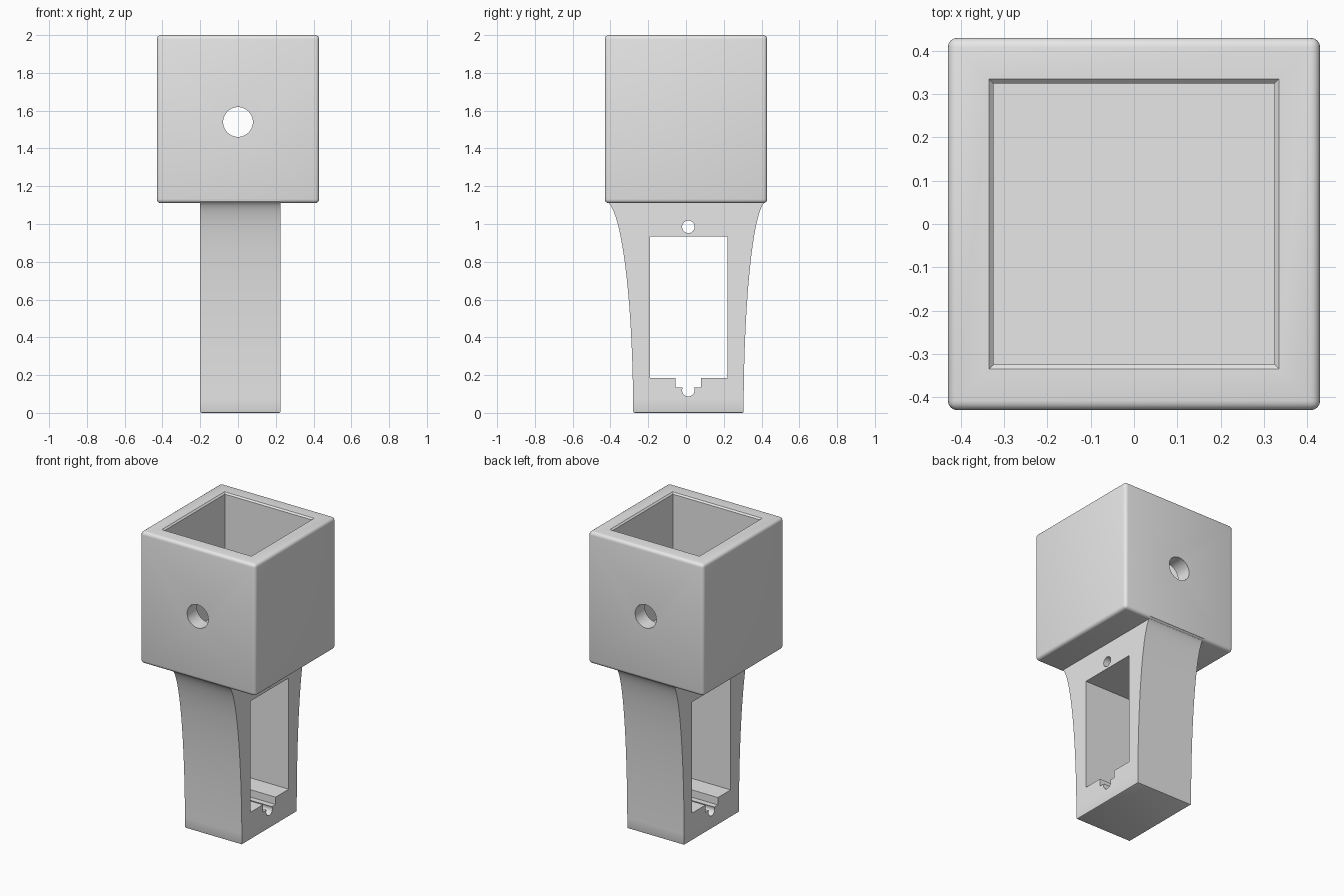
import bpy, bmesh, math
from mathutils import Matrix, Vector

cube = bpy.data.objects.get("Cube")
if cube:
    bpy.data.objects.remove(cube, do_unlink=True)

grey = bpy.data.materials.new("light_grey")
grey.use_nodes = True
grey.diffuse_color = (0.8, 0.8, 0.8, 1)
grey.node_tree.nodes["Principled BSDF"].inputs["Base Color"].default_value = (0.8, 0.8, 0.8, 1)


def make(name, bm):
    bmesh.ops.recalc_face_normals(bm, faces=bm.faces)
    mesh = bpy.data.meshes.new(name)
    bm.to_mesh(mesh)
    bm.free()
    mesh.materials.append(grey)
    obj = bpy.data.objects.new(name, mesh)
    bpy.context.collection.objects.link(obj)
    return obj


def block(name, low, high, bevel=0):
    low, high = Vector(low), Vector(high)
    bm = bmesh.new()
    bmesh.ops.create_cube(bm, size=1, matrix=Matrix.Translation((low + high) / 2)
                          @ Matrix.Diagonal((high - low).to_4d()))
    if bevel:
        bmesh.ops.bevel(bm, geom=bm.edges[:], offset=bevel, segments=4,
                        profile=0.5, affect='EDGES')
    return make(name, bm)


def rod(name, centre, radius, axis, length=2):
    turn = Matrix.Rotation(math.pi / 2, 4, 'Y' if axis == 'X' else 'X')
    bm = bmesh.new()
    bmesh.ops.create_cone(bm, cap_ends=True, segments=40, radius1=radius, radius2=radius,
                          depth=length, matrix=Matrix.Translation(centre) @ turn)
    return make(name, bm)


def cut(obj, cutters):
    bpy.context.view_layer.objects.active = obj
    for cutter in cutters:
        cutter.hide_render = True
        mod = obj.modifiers.new("cut", 'BOOLEAN')
        mod.operation = 'DIFFERENCE'
        mod.solver = 'EXACT'
        mod.object = cutter
        bpy.ops.object.modifier_apply(modifier=mod.name)
        bpy.data.objects.remove(cutter, do_unlink=True)


def smooth(obj):
    bpy.ops.object.select_all(action='DESELECT')
    obj.select_set(True)
    bpy.context.view_layer.objects.active = obj
    bpy.ops.object.shade_smooth_by_angle(angle=math.radians(30))


# Open square cup with a chamfered mouth and a cross hole
HALF, BASE, TOP, INNER = 0.43, 1.11, 2.0, 0.325
cup = block("cup", (-HALF, -HALF, BASE), (HALF, HALF, TOP), 0.022)
cavity = block("cavity_cutter", (-INNER, -INNER, 1.21), (INNER, INNER, 2.2))
bm = bmesh.new()
bmesh.ops.create_cone(bm, cap_ends=True, segments=4, radius1=(INNER - 0.01) * math.sqrt(2),
                      radius2=(INNER + 0.03) * math.sqrt(2), depth=0.04,
                      matrix=Matrix.Translation((0, 0, TOP)) @ Matrix.Rotation(math.pi / 4, 4, 'Z'))
mouth = make("mouth_cutter", bm)
cut(cup, [cavity, mouth, rod("cross_hole_cutter", (0, 0, 1.54), 0.079, 'Y')])
smooth(cup)

# Flared leg: side profile pushed through along x
LEFT, RIGHT, MID = -0.2, 0.225, 0.0125


def flare(foot, top):
    points = []
    for i in range(25):
        t = math.sin(i / 24 * math.pi / 2)
        points.append((foot + (top - foot) * (1 - math.sqrt(max(0, 1 - t * t))), t * 1.12))
    return points


outline = flare(-0.28, -0.428) + [(-0.428, 1.14), (0.428, 1.14)] + flare(0.305, 0.428)[::-1]
bm = bmesh.new()
side = bm.faces.new([bm.verts.new((LEFT, y, z)) for y, z in outline])
pushed = bmesh.ops.extrude_face_region(bm, geom=[side])["geom"]
bmesh.ops.translate(bm, vec=(RIGHT - LEFT, 0, 0),
                    verts=[v for v in pushed if isinstance(v, bmesh.types.BMVert)])
foot_edges = [e for e in bm.edges if all(v.co.z < 0.001 for v in e.verts)]
bmesh.ops.bevel(bm, geom=foot_edges, offset=0.008, segments=2, profile=0.5, affect='EDGES')
leg = make("leg", bm)

# Window, stepped notch, cable groove and screw hole through the leg
cut(leg, [
    block("window_cutter", (-1, -0.19, 0.185), (1, 0.22, 0.935)),
    block("notch_cutter", (-1, MID - 0.067, 0.135), (1, MID + 0.067, 0.3)),
    rod("groove_cutter", (0, MID, 0.12), 0.033, 'X'),
    rod("screw_hole_cutter", (0, MID, 0.985), 0.033, 'X'),
])
smooth(leg)
